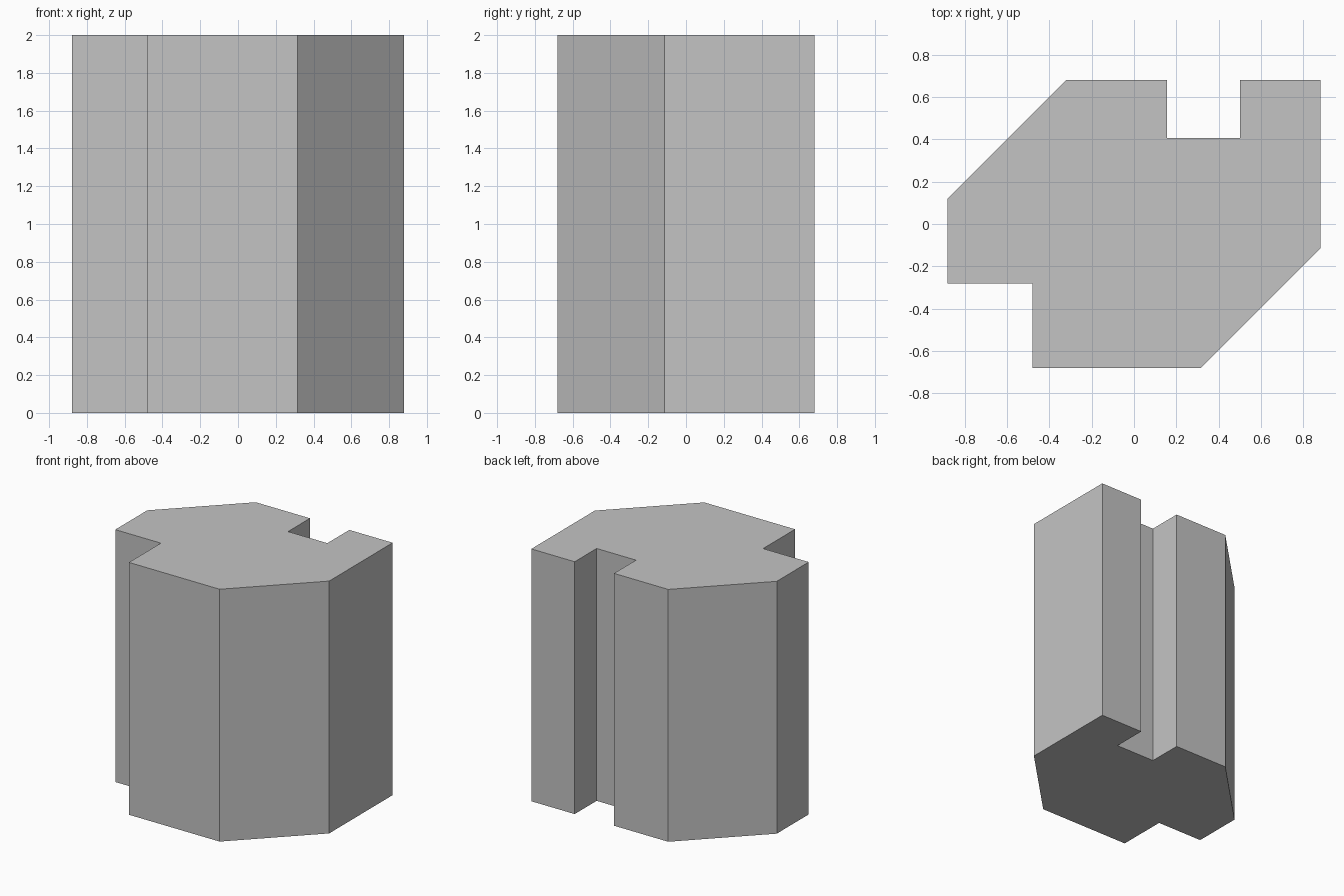
import bpy
import bmesh

cube = bpy.data.objects.get("Cube")
if cube:
    bpy.data.objects.remove(cube, do_unlink=True)

HEIGHT = 2.0

# Plain grey finish
grey = bpy.data.materials.new("plain grey")
grey.use_nodes = True
colour = (0.55, 0.55, 0.55, 1)
grey.diffuse_color = colour
grey.node_tree.nodes["Principled BSDF"].inputs["Base Color"].default_value = colour

# Floor plan: two chamfered corners, a cut corner and a slot in the back
plan = [
    (-0.48, -0.68), (0.315, -0.68), (0.88, -0.115), (0.88, 0.68),
    (0.5, 0.68), (0.5, 0.405), (0.155, 0.405), (0.155, 0.68),
    (-0.32, 0.68), (-0.88, 0.12), (-0.88, -0.28), (-0.48, -0.28),
]

# Extrude the plan into the notched block
bm = bmesh.new()
base = bm.faces.new([bm.verts.new((x, y, 0)) for x, y in plan])
top = bmesh.ops.extrude_face_region(bm, geom=[base], use_keep_orig=True)
top_verts = [g for g in top["geom"] if isinstance(g, bmesh.types.BMVert)]
bmesh.ops.translate(bm, verts=top_verts, vec=(0, 0, HEIGHT))
bmesh.ops.recalc_face_normals(bm, faces=bm.faces)

mesh = bpy.data.meshes.new("notched_block")
bm.to_mesh(mesh)
bm.free()
mesh.materials.append(grey)
block = bpy.data.objects.new("notched_block", mesh)
bpy.context.collection.objects.link(block)
